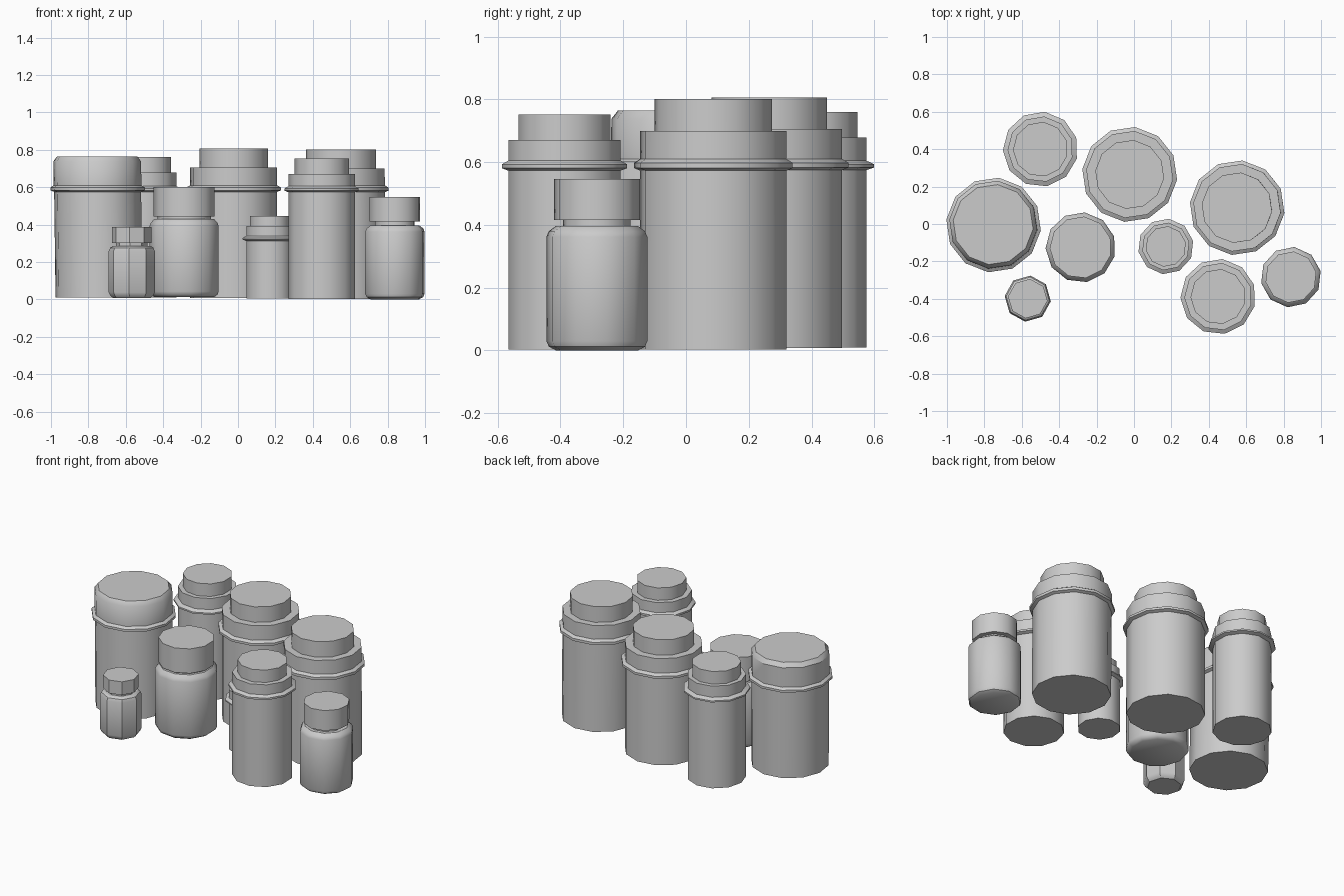
import bpy
import bmesh
import math

cube = bpy.data.objects.get("Cube")
if cube:
    bpy.data.objects.remove(cube, do_unlink=True)

grey = bpy.data.materials.new("plain_grey")
grey.use_nodes = True
GREY = (0.6, 0.6, 0.6, 1.0)
grey.diffuse_color = GREY
grey.node_tree.nodes["Principled BSDF"].inputs["Base Color"].default_value = GREY


def lathe(name, centre, sides, profile, lean=(0, 0), smooth=37):
    """Revolve (radius, height) points into a closed, faceted vessel."""
    bm = bmesh.new()
    base, top = profile[0][1], profile[-1][1]
    rings = []
    for r, z in profile:
        t = (z - base) / (top - base)
        ring = []
        for i in range(sides):
            a = math.radians(83.5) + math.tau * i / sides
            ring.append(bm.verts.new((r * math.cos(a) + lean[0] * t,
                                      r * math.sin(a) + lean[1] * t, z)))
        rings.append(ring)
    for low, high in zip(rings, rings[1:]):
        for i in range(sides):
            j = (i + 1) % sides
            bm.faces.new((low[i], low[j], high[j], high[i]))
    bm.faces.new(rings[0][::-1])
    bm.faces.new(rings[-1])
    mesh = bpy.data.meshes.new(name)
    bm.to_mesh(mesh)
    bm.free()
    mesh.materials.append(grey)
    obj = bpy.data.objects.new(name, mesh)
    obj.location = (centre[0], centre[1], 0)
    bpy.context.collection.objects.link(obj)
    bpy.ops.object.select_all(action='DESELECT')
    obj.select_set(True)
    bpy.context.view_layer.objects.active = obj
    bpy.ops.object.shade_smooth_by_angle(angle=math.radians(smooth))


def canister(name, centre, sides, z0, body, collar, cap, heights, lean=(0, 0)):
    """Straight body, thin flared collar and a two-step lid."""
    c0, c1, step, top = heights
    lathe(name, centre, sides, [
        (body, z0), (body, c0), (collar, c0 + 0.008), (collar, c1 - 0.012),
        (body, c1), (body, step), (cap, step), (cap, top)], lean)


def jar(name, centre, sides, z0, body, shoulder, neck, cap, heights, smooth=37):
    """Rounded body, narrow neck and a plain cap."""
    s0, s1, n1, top = heights
    lathe(name, centre, sides, [
        (shoulder, z0), (body - 0.008, z0 + 0.012), (body, z0 + 0.03),
        (body, s0), (body - 0.008, s0 + 0.018), (shoulder, s1), (neck, s1),
        (neck, n1), (cap, n1), (cap, top)], smooth=smooth)


# Large canister with a bevelled lid
lathe("bevelled_canister", (-0.743, -0.013), 12, [
    (0.234, 0.01), (0.234, 0.575), (0.254, 0.583), (0.254, 0.598),
    (0.236, 0.61), (0.236, 0.738), (0.215, 0.765)], lean=(-0.01, 0.01))

# Canisters with stepped lids
canister("back_left_canister", (-0.5, 0.4), 11, 0.01,
         0.176, 0.201, 0.147, (0.575, 0.605, 0.678, 0.76))
canister("back_canister", (-0.023, 0.265), 12, 0.008,
         0.234, 0.255, 0.185, (0.575, 0.61, 0.705, 0.806))
canister("right_canister", (0.556, 0.087), 12, 0.003,
         0.235, 0.254, 0.189, (0.573, 0.61, 0.70, 0.802), lean=(-0.006, 0))
canister("front_canister", (0.45, -0.388), 11, 0.003,
         0.181, 0.202, 0.148, (0.573, 0.605, 0.671, 0.752))
canister("small_canister", (0.17, -0.12), 10, 0.004,
         0.128, 0.149, 0.109, (0.312, 0.34, 0.393, 0.446))

# Jars with narrow necks
jar("middle_jar", (-0.285, -0.125), 11, 0.012,
    0.188, 0.162, 0.145, 0.166, (0.393, 0.43, 0.442, 0.602))
jar("right_jar", (0.839, -0.284), 10, 0.0,
    0.162, 0.132, 0.108, 0.138, (0.362, 0.396, 0.416, 0.547))
jar("smallest_jar", (-0.568, -0.399), 8, 0.008,
    0.124, 0.102, 0.085, 0.106, (0.258, 0.285, 0.302, 0.388), smooth=30)
